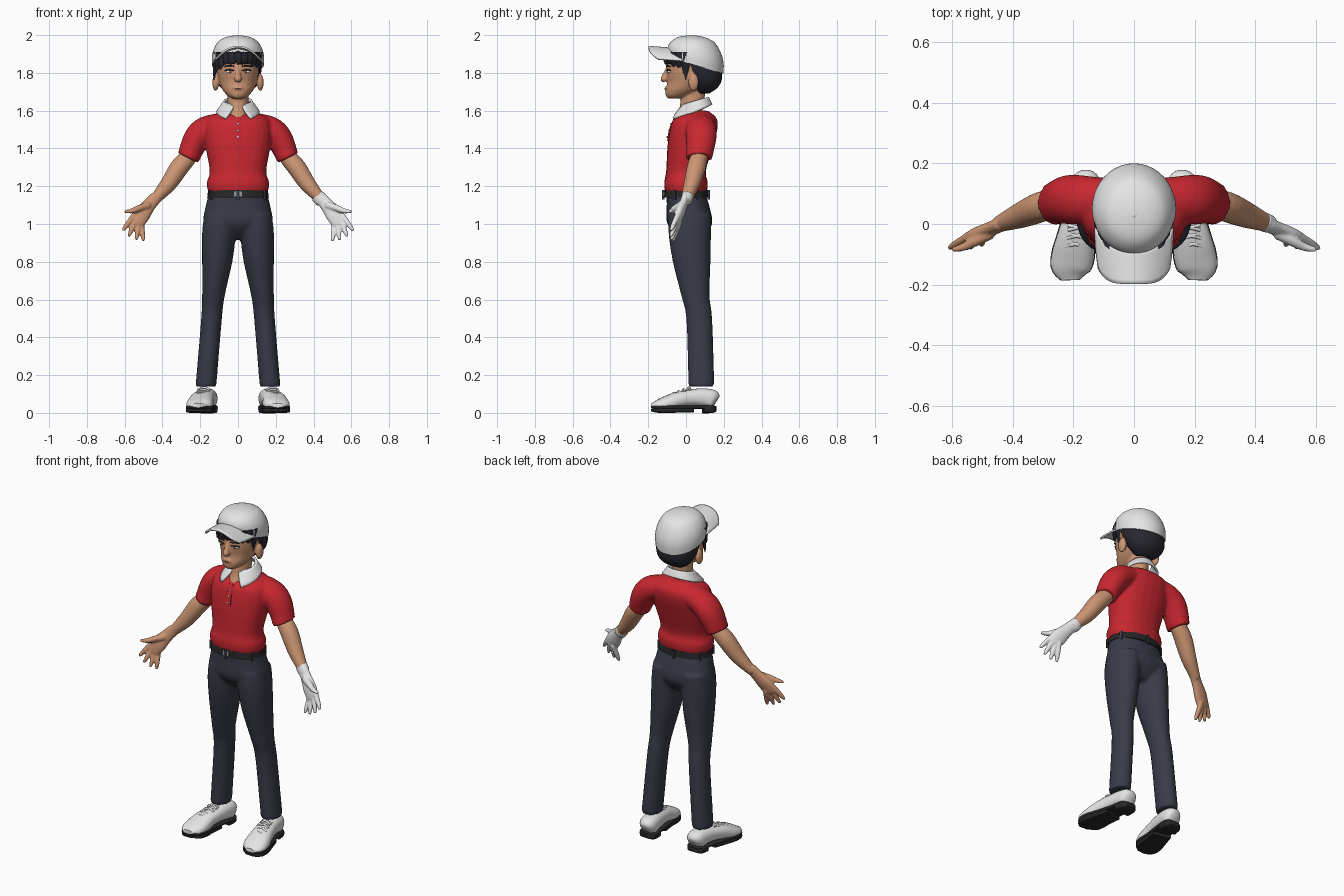
import bpy, bmesh
from math import sin, cos, pi, sqrt, copysign, radians
from mathutils import Vector, Matrix

if "Cube" in bpy.data.objects:
    bpy.data.objects.remove(bpy.data.objects["Cube"])


def material(name, red, green, blue):
    colour = (red, green, blue, 1)
    mat = bpy.data.materials.new(name)
    mat.use_nodes = True
    mat.diffuse_color = colour
    mat.node_tree.nodes["Principled BSDF"].inputs["Base Color"].default_value = colour
    return mat


shirt_red = material("shirt red", .58, .02, .03)
white = material("white", .78, .78, .79)
skin = material("skin", .6, .3, .17)
navy = material("trouser navy", .04, .045, .065)
hair_black = material("hair black", .02, .02, .03)
sole_black = material("sole black", .02, .02, .02)
lip_brown = material("lip brown", .3, .1, .06)
steel = material("steel grey", .3, .3, .3)


def smooth_path(points, steps=4):
    """Catmull-Rom curve through points of any dimension."""
    points = [Vector(p) for p in points]
    path = []
    for i in range(len(points) - 1):
        start, stop = points[i], points[i + 1]
        before, after = points[max(i - 1, 0)], points[min(i + 2, len(points) - 1)]
        for k in range(steps):
            t = k / steps
            linear = start.lerp(stop, t)
            bend_in = (stop + before - start * 2) * (t * (1 - t) ** 2 / 2)
            bend_out = (start + after - stop * 2) * (t * t * (1 - t) / 2)
            path.append(linear - bend_in - bend_out)
    return path + [points[-1]]


def loft(bm, points, flat=1, flat_end=None, up=None, power=2, lean=0, side=1, sides=24):
    """Closed skin through rings (x, y, z, radius); rings lie level unless up is given."""
    path = smooth_path(points)
    last = len(path) - 1
    flat_end = flat if flat_end is None else flat_end
    rings = []
    for i, p in enumerate(path):
        across = Vector((1, 0, 0))
        depth = Vector((0, 1, lean * (p.z - path[last].z)))
        if up:
            tangent = (path[min(i + 1, last)] - path[max(i - 1, 0)]).to_3d().normalized()
            depth = Vector(up)
            depth = (depth - tangent * depth.dot(tangent)).normalized()
            across = tangent.cross(depth)
        ratio = flat + (flat_end - flat) * i / last
        ring = []
        for k in range(sides):
            angle = 2 * pi * k / sides
            c, s = (copysign(abs(w) ** (2 / power), w) for w in (cos(angle), sin(angle)))
            co = p.to_3d() + (across * c + depth * (s * ratio)) * p[3]
            co.x *= side
            ring.append(bm.verts.new(co))
        rings.append(ring)
    for lower, upper in zip(rings, rings[1:]):
        for k in range(sides):
            bm.faces.new((lower[k - 1], lower[k], upper[k], upper[k - 1]))
    bm.faces.new(rings[0])
    bm.faces.new(rings[-1])


def ball(bm, center, radii):
    matrix = Matrix.Translation(center) @ Matrix.Diagonal((*radii, 1))
    bmesh.ops.create_uvsphere(bm, u_segments=20, v_segments=12, radius=1, matrix=matrix)


def box(bm, center, size, turn=0):
    matrix = Matrix.Translation(center) @ Matrix.Rotation(turn, 4, "Z") @ Matrix.Diagonal((*size, 1))
    bmesh.ops.create_cube(bm, size=1, matrix=matrix)


def sheet(bm, columns, rows, point):
    """Grid surface; point takes u from -1 to 1 and v from 0 to 1."""
    grid = [[bm.verts.new(point(2 * i / columns - 1, j / rows)) for i in range(columns + 1)]
            for j in range(rows + 1)]
    for near, far in zip(grid, grid[1:]):
        for i in range(columns):
            bm.faces.new((near[i], near[i + 1], far[i + 1], far[i]))


def finish(name, bm, mat, voxel=0, thickness=0):
    """Turn the bmesh into an object; voxel blends overlapping pieces into one skin."""
    bmesh.ops.recalc_face_normals(bm, faces=bm.faces)
    mesh = bpy.data.meshes.new(name)
    bm.to_mesh(mesh)
    bm.free()
    mesh.materials.append(mat)
    mesh.polygons.foreach_set("use_smooth", [True] * len(mesh.polygons))
    mesh.set_sharp_from_angle(angle=radians(50))
    obj = bpy.data.objects.new(name, mesh)
    bpy.context.collection.objects.link(obj)
    if thickness:
        solid = obj.modifiers.new("thickness", "SOLIDIFY")
        solid.thickness, solid.offset = thickness, 0
    if voxel:
        blend = obj.modifiers.new("blend", "REMESH")
        blend.mode, blend.voxel_size, blend.use_smooth_shade = "VOXEL", voxel, True
        relax = obj.modifiers.new("relax", "SMOOTH")
        relax.factor, relax.iterations = .5, 3


Y, Z = (0, 1, 0), (0, 0, 1)
both_sides = {"left": 1, "right": -1}

# Polo shirt: torso, sleeves and cuffs blended together
bm = bmesh.new()
loft(bm, [(0, 0, 1.17, .16), (0, 0, 1.22, .165), (0, 0, 1.28, .15), (0, .02, 1.4, .17), (0, .04, 1.5, .18),
          (0, .05, 1.56, .16), (0, .06, 1.6, .08)], flat=.7, power=2.3)
for side in both_sides.values():
    loft(bm, [(.08, .08, 1.53, .06), (.17, .08, 1.5, .07), (.22, .08, 1.45, .07), (.26, .07, 1.36, .06)],
         flat=1.15, up=Y, side=side)
    loft(bm, [(.25, .07, 1.38, .06), (.265, .07, 1.35, .06)], flat=1.2, up=Y, side=side)
finish("shirt", bm, shirt_red, voxel=.009)

# Button placket and buttons
bm = bmesh.new()
loft(bm, [(0, -.06, 1.56, .016), (0, -.085, 1.5, .016), (0, -.095, 1.44, .016)], flat=.3, up=Y, power=5)
finish("placket", bm, shirt_red)
bm = bmesh.new()
for k in range(3):
    ball(bm, (0, -.08 - .01 * k, 1.53 - .035 * k), (.006, .004, .006))
finish("buttons", bm, white)


# Folded collar, open at the front and higher at the back
def collar_point(u, v):
    angle = u * (2.9 - .4 * v)
    width = .07 + .04 * v
    reach = .065 + (.05 - .015 * cos(angle)) * v
    return (width * sin(angle), .05 - .015 * v + reach * cos(angle), 1.65 - .06 * v + .02 * (1 + v) * cos(angle))


bm = bmesh.new()
sheet(bm, 40, 5, collar_point)
finish("collar", bm, white, thickness=.012)

# Trousers: pelvis and legs blended together
bm = bmesh.new()
loft(bm, [(0, 0, 1.16, .155), (0, .01, 1.1, .17), (0, .02, 1, .18), (0, .03, .92, .09)], flat=.66, power=2.2)
for side in both_sides.values():
    loft(bm, [(.09, .02, 1.05, .09), (.1, .02, .95, .09), (.11, .03, .8, .08), (.13, .05, .62, .06),
              (.14, .07, .5, .055), (.165, .08, .2, .055), (.17, .08, .14, .055)], flat=1.25, side=side)
finish("trousers", bm, navy, voxel=.01)

# Belt, loops and buckle
bm = bmesh.new()
loft(bm, [(0, 0, 1.14, .163), (0, 0, 1.18, .158)], flat=.72, power=2.2)
finish("belt", bm, sole_black)
bm = bmesh.new()
for k in range(6):
    angle = pi * (2 * k + 1) / 6
    box(bm, (.165 * cos(angle), .12 * sin(angle), 1.155), (.012, .014, .05), angle)
finish("belt_loops", bm, navy)
bm = bmesh.new()
box(bm, (0, -.117, 1.16), (.04, .008, .03))
finish("buckle", bm, steel)


# Hand with a palm, four fanned fingers and a thumb
def add_hand(bm, side):
    loft(bm, [(.435, 0, 1.14, .033), (.47, -.015, 1.1, .036), (.51, -.035, 1.05, .046), (.54, -.05, 1, .04)],
         flat=.75, flat_end=.4, up=Y, side=side)
    for k in range(4):
        base = Vector((.56, -.05, 1.035)).lerp(Vector((.51, -.04, .99)), k / 3)
        reach = Vector((.05, -.03, -.07)).lerp(Vector((-.01, -.03, -.08)), k / 3)
        reach *= 1 + .2 * sin(pi * k / 3)
        loft(bm, [(*(base + reach * t), .014 - .007 * max(t, 0) ** 4) for t in (-.3, .4, .8, 1)],
             up=Y, side=side, sides=12)
    loft(bm, [(.47, -.03, 1.1, .02), (.52, -.055, 1.085, .018), (.56, -.075, 1.07, .014), (.6, -.085, 1.065, .008)],
         up=Y, side=side, sides=12)


# Arms: bare right hand, gloved left hand
for word, side in both_sides.items():
    bm = bmesh.new()
    loft(bm, [(.22, .08, 1.44, .047), (.26, .07, 1.36, .046), (.31, .055, 1.3, .05), (.37, .03, 1.21, .043),
              (.445, 0, 1.125, .027)], up=Y, side=side)
    if word == "right":
        add_hand(bm, side)
    finish(word + "_arm", bm, skin, voxel=.006)
bm = bmesh.new()
add_hand(bm, 1)
loft(bm, [(.42, .01, 1.15, .037), (.445, 0, 1.12, .036)], flat=.85, up=Y)
finish("left_glove", bm, white, voxel=.005)

# Shoes: the sole, heel and welt follow the path of the upper
upper = [(.16, .16, .06, .03), (.16, .14, .07, .05), (.165, .09, .08, .054), (.175, .03, .08, .056),
         (.19, -.04, .07, .062), (.2, -.1, .05, .07), (.21, -.15, .04, .063), (.21, -.185, .04, .03)]


def tread(bm, part, height, flat, side):
    loft(bm, [(x, y, height, r + .002) for x, y, z, r in part], flat=flat, up=Z, power=5, side=side)


for word, side in both_sides.items():
    bm = bmesh.new()
    loft(bm, upper, flat=1.15, flat_end=.35, up=Z, power=2.4, side=side)
    finish(word + "_shoe", bm, white)
    bm = bmesh.new()
    tread(bm, upper[:3], .02, .4, side)
    tread(bm, upper[3:], .014, .2, side)
    tread(bm, upper, .03, .15, side)
    finish(word + "_sole", bm, sole_black)
    bm = bmesh.new()
    for k in range(4):
        x, y, z = .18 + .005 * k, .015 - .027 * k, .135 - .01 * k
        for slant in (-.008, .008):
            loft(bm, [(x + .032 * t, y + slant * t, z - .012 * t * t, .006) for t in (-1, 0, 1)],
                 up=Z, side=side, sides=8)
    finish(word + "_laces", bm, white)

# Head, neck, nose, lips and ears blended together
bm = bmesh.new()
loft(bm, [(0, -.06, 1.665, .03), (0, -.04, 1.68, .056), (0, -.01, 1.71, .082), (0, .02, 1.75, .1),
          (0, .03, 1.8, .112), (0, .04, 1.86, .117), (0, .045, 1.92, .1), (0, .045, 1.955, .05)], flat=1.2)
loft(bm, [(0, 0, 1.56, .05), (0, .03, 1.62, .055), (0, .04, 1.74, .055)], flat=1.15)
loft(bm, [(0, -.095, 1.825, .011), (0, -.11, 1.79, .014), (0, -.115, 1.768, .02), (0, -.11, 1.755, .013)], up=Y)
ball(bm, (0, -.1, 1.716), (.03, .013, .014))
for side in both_sides.values():
    ball(bm, (side * .118, .04, 1.75), (.018, .028, .046))
finish("head", bm, skin, voxel=.006)

# Eyes, irises, lashes and brows
for word, side in both_sides.items():
    bm = bmesh.new()
    ball(bm, (side * .043, -.085, 1.806), (.02, .012, .009))
    finish(word + "_eye", bm, white)
    bm = bmesh.new()
    ball(bm, (side * .042, -.093, 1.806), (.008, .006, .008))
    finish(word + "_iris", bm, lip_brown)
    bm = bmesh.new()
    for height, out in ((1.812, 0), (1.834, .004)):
        loft(bm, [(.02, -.1 - out, height, .003), (.045, -.097 - out, height + .005, .004),
                  (.07, -.081 - out, height, .003)], up=Z, side=side, sides=8)
    finish(word + "_brow_and_lash", bm, hair_black)
bm = bmesh.new()
loft(bm, [(.03 * t, -.111 + .01 * t * t, 1.716, .004 - .002 * t * t) for t in (-1, 0, 1)], up=Z, sides=8)
finish("mouth", bm, lip_brown)

# Hair: back mass, band under the cap and a row of hanging locks
bm = bmesh.new()
loft(bm, [(0, .09, 1.69, .05), (0, .1, 1.72, .09), (0, .09, 1.77, .118), (0, .06, 1.86, .127)],
     flat=.6, flat_end=.98)
loft(bm, [(0, .03, 1.86, .12), (0, .03, 1.92, .11)], flat=1.17)
for k in range(-5, 6):
    angle = k / 4
    out = Vector((sin(angle), -cos(angle), 0))
    tip = 1.86 - .055 * angle * angle - .012 * (k % 2)
    lock = []
    for height, radius, drift in ((1.91, .027, 0), (1.87, .026, 0), ((tip + 1.87) / 2, .018, .008), (tip, .003, .014)):
        lock.append((.12 * out.x - drift, .045 + .15 * out.y, height, radius))
    loft(bm, lock, flat=.55, up=out, sides=10)
finish("hair", bm, hair_black)

# Cap: leaning crown with a top button
bm = bmesh.new()
loft(bm, [(0, .05, 1.84, .137), (0, .05, 1.885, .138), (0, .045, 1.93, .127), (0, .04, 1.97, .1),
          (0, .03, 1.99, .062), (0, .03, 1.998, .02)], flat=1.08, lean=1.9, sides=40)
ball(bm, (0, .03, 1.996), (.01, .01, .004))
finish("cap_crown", bm, white)


# Brim: bent down at the sides, with a rounded front edge
def brim_point(u, v):
    root = .05 - .14 * sqrt(1 - (.9 * u) ** 2)
    front = -.198 + .05 * u ** 4
    return (u * (.127 - .012 * v * v * abs(u)), root + (front - root) * v, 1.93 + .008 * v - .066 * u * u)


bm = bmesh.new()
sheet(bm, 24, 8, brim_point)
finish("cap_brim", bm, white, thickness=.01)
